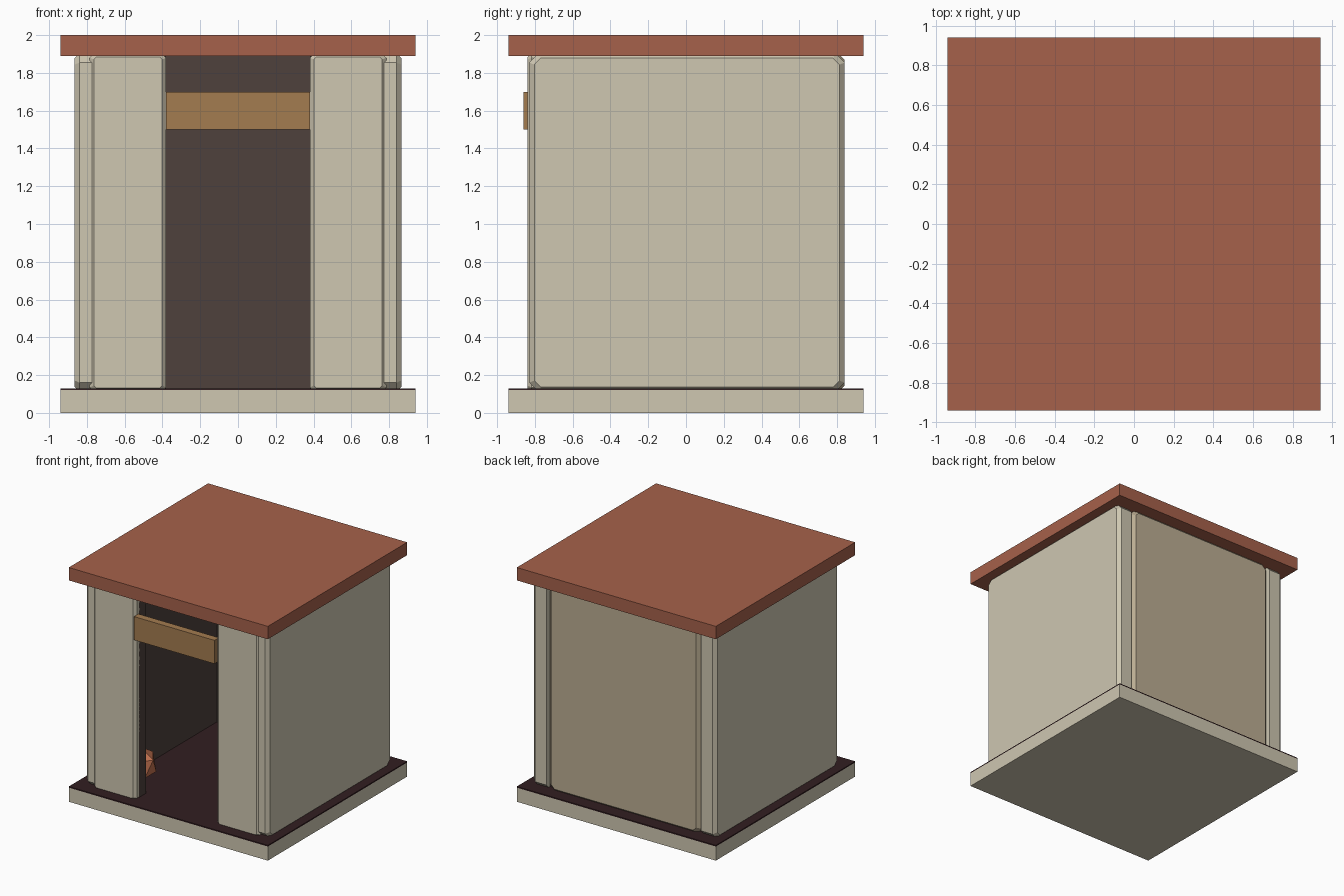
import bpy, bmesh
from mathutils import Vector

if "Cube" in bpy.data.objects:
    bpy.data.objects.remove(bpy.data.objects["Cube"])


def material(name, rgb):
    m = bpy.data.materials.new(name)
    m.diffuse_color = (*rgb, 1)
    m.use_nodes = True
    m.node_tree.nodes["Principled BSDF"].inputs["Base Color"].default_value = m.diffuse_color
    return m


STONE = material("pale_stone", (0.62, 0.57, 0.44))
TAN = material("tan_stone", (0.50, 0.42, 0.29))
ROOF = material("red_roof", (0.38, 0.12, 0.07))
WOOD = material("wood", (0.37, 0.20, 0.08))
DARK = material("dark_lining", (0.077, 0.053, 0.045))
FLOOR = material("dark_floor", (0.032, 0.013, 0.015))
CLAY = material("clay", (0.55, 0.17, 0.08))


def finish(name, bm, mat):
    bmesh.ops.recalc_face_normals(bm, faces=bm.faces)
    me = bpy.data.meshes.new(name)
    bm.to_mesh(me)
    bm.free()
    me.materials.append(mat)
    ob = bpy.data.objects.new(name, me)
    bpy.context.collection.objects.link(ob)
    return ob


def box(name, lo, hi, mat, normal=None, corner=0.0, bevel=0.0):
    """Box; with a normal axis, cut its outline corners, then bevel the outer rim."""
    bm = bmesh.new()
    bmesh.ops.create_cube(bm, size=1)
    for v in bm.verts:
        v.co = Vector([lo[i] + (v.co[i] + 0.5) * (hi[i] - lo[i]) for i in range(3)])
    if normal is not None:
        n = Vector(normal)
        edges = [e for e in bm.edges
                 if abs((e.verts[0].co - e.verts[1].co).normalized().dot(n)) > 0.9]
        bmesh.ops.bevel(bm, geom=edges, offset=corner, segments=1, affect='EDGES')
        top = max(v.co.dot(n) for v in bm.verts)
        rim = [e for e in bm.edges if all(abs(v.co.dot(n) - top) < 1e-5 for v in e.verts)]
        bmesh.ops.bevel(bm, geom=rim, offset=bevel, segments=1, affect='EDGES')
    return finish(name, bm, mat)


# base, floor and roof slabs
box("base_slab", (-0.94, -0.94, 0), (0.94, 0.94, 0.12), STONE)
box("floor", (-0.94, -0.94, 0.12), (0.94, 0.94, 0.13), FLOOR)
box("roof_slab", (-0.94, -0.94, 1.89), (0.94, 0.94, 2.0), ROOF)

for side, s in (("left", -1), ("right", 1)):
    def span(a, b):
        return sorted((s * a, s * b))

    # thick side walls
    x0, x1 = span(0.73, 0.865)
    box(side + "_wall", (x0, -0.83, 0.11), (x1, 0.84, 1.905), STONE,
        (s, 0, 0), 0.05, 0.027)
    # front panels beside the doorway
    x0, x1 = span(0.38, 0.785)
    box(side + "_front_panel", (x0, -0.84, 0.11), (x1, -0.785, 1.905), STONE,
        (0, -1, 0), 0.025, 0.022)
    # dark lining of side walls and door jambs
    x0, x1 = span(0.68, 0.75)
    box(side + "_lining", (x0, -0.79, 0.13), (x1, 0.79, 1.89), DARK)
    x0, x1 = span(0.38, 0.68)
    box(side + "_jamb_lining", (x0, -0.79, 0.13), (x1, -0.70, 1.89), DARK)

# back wall and its lining
box("back_wall", (-0.72, 0.78, 0.11), (0.72, 0.84, 1.905), TAN, (0, 1, 0), 0.05, 0.035)
box("back_lining", (-0.68, 0.69, 0.13), (0.68, 0.79, 1.89), DARK)

# wooden board across the doorway
box("door_board", (-0.38, -0.86, 1.5), (0.38, -0.80, 1.7), WOOD)

# faceted clay lump in the inner front corner
bm = bmesh.new()
bmesh.ops.create_icosphere(bm, subdivisions=1, radius=0.15)
bmesh.ops.translate(bm, verts=bm.verts, vec=(-0.55, -0.55, 0.28))
finish("clay_lump", bm, CLAY)
